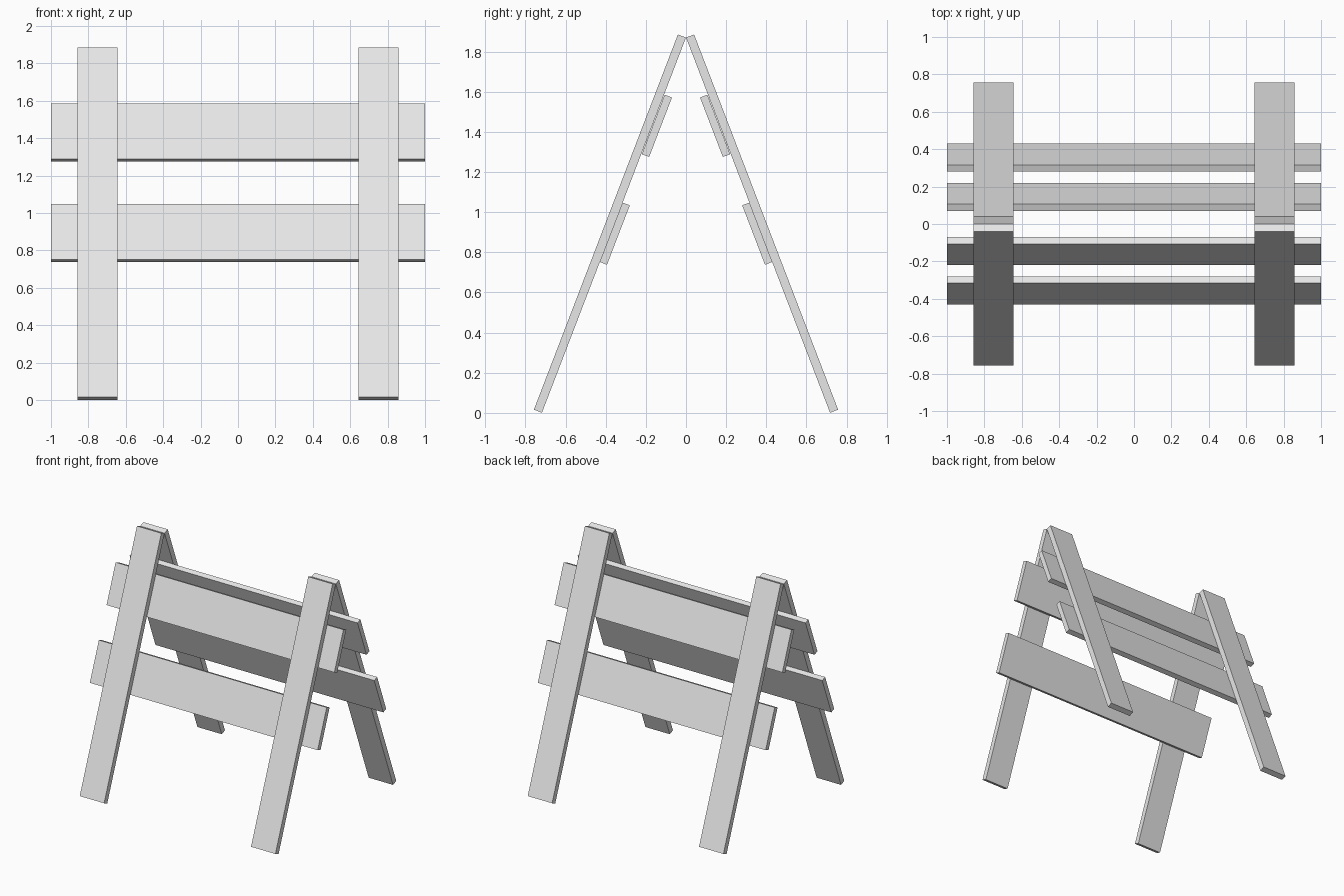
import bpy
from math import radians

if "Cube" in bpy.data.objects:
    bpy.data.objects.remove(bpy.data.objects["Cube"], do_unlink=True)

LEAN = radians(21)

grey = bpy.data.materials.new("light grey")
grey.use_nodes = True
grey.diffuse_color = (0.8, 0.8, 0.8, 1)
grey.node_tree.nodes["Principled BSDF"].inputs["Base Color"].default_value = (0.8, 0.8, 0.8, 1)


def board(name, x, y, z, size, side):
    """Flat board leaning towards the ridge; side is -1 for front, 1 for back."""
    bpy.ops.mesh.primitive_cube_add(size=1, location=(x, side * y, z),
                                    rotation=(side * LEAN, 0, 0))
    ob = bpy.context.object
    ob.name = name
    ob.scale = size
    bpy.ops.object.transform_apply(location=False, rotation=False, scale=True)
    ob.data.materials.append(grey)


for face, side in (("front", -1), ("back", 1)):
    # Legs meeting at the ridge
    for hand, x in (("left", 0.752), ("right", -0.752)):
        board(f"{face}_{hand}_leg", x, 0.379, 0.943, (0.214, 0.043, 2.002), side)
    # Rails on the inner side of the legs
    board(f"{face}_upper_rail", 0, 0.145, 1.43, (2, 0.039, 0.317), side)
    board(f"{face}_lower_rail", 0, 0.355, 0.893, (2, 0.039, 0.317), side)
